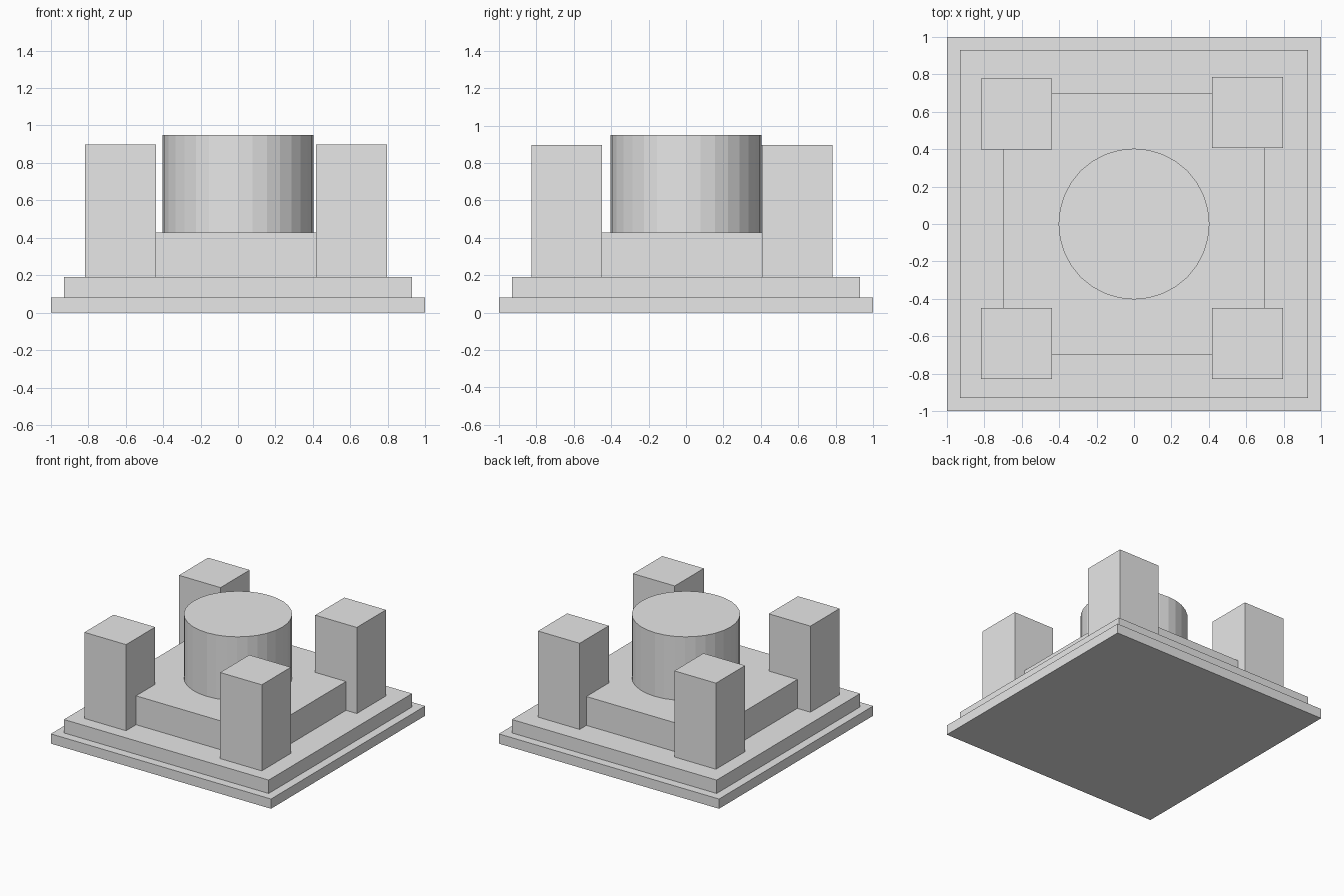
import bpy

if "Cube" in bpy.data.objects:
    bpy.data.objects.remove(bpy.data.objects["Cube"])

grey = bpy.data.materials.new("light_grey")
grey.diffuse_color = (0.8, 0.8, 0.8, 1.0)
grey.use_nodes = True
grey.node_tree.nodes["Principled BSDF"].inputs["Base Color"].default_value = grey.diffuse_color


def box(name, x0, x1, y0, y1, z0, z1):
    """Axis-aligned block between two corners."""
    bpy.ops.mesh.primitive_cube_add(
        size=1, location=((x0 + x1) / 2, (y0 + y1) / 2, (z0 + z1) / 2))
    ob = bpy.context.object
    ob.name = name
    ob.scale = (x1 - x0, y1 - y0, z1 - z0)
    bpy.ops.object.transform_apply(location=False, rotation=False, scale=True)
    ob.data.materials.append(grey)


# Stepped square base
for name, half, z0, z1 in (("base_plate", 1.0, 0.0, 0.08),
                           ("second_step", 0.93, 0.08, 0.19),
                           ("central_plinth", 0.697, 0.19, 0.427)):
    box(name, -half, half, -half, half, z0, z1)

# Corner pillars, slightly unevenly placed: centre x, centre y
for name, x, y in (("pillar_front_left", -0.627, -0.638),
                   ("pillar_front_right", 0.606, -0.638),
                   ("pillar_back_left", -0.627, 0.588),
                   ("pillar_back_right", 0.606, 0.595)):
    h = 0.189
    box(name, x - h, x + h, y - h, y + h, 0.19, 0.897)

# Central faceted drum
bpy.ops.mesh.primitive_cylinder_add(
    vertices=32, radius=0.403, depth=0.523, location=(0, 0, 0.427 + 0.523 / 2))
drum = bpy.context.object
drum.name = "central_drum"
drum.data.materials.append(grey)
